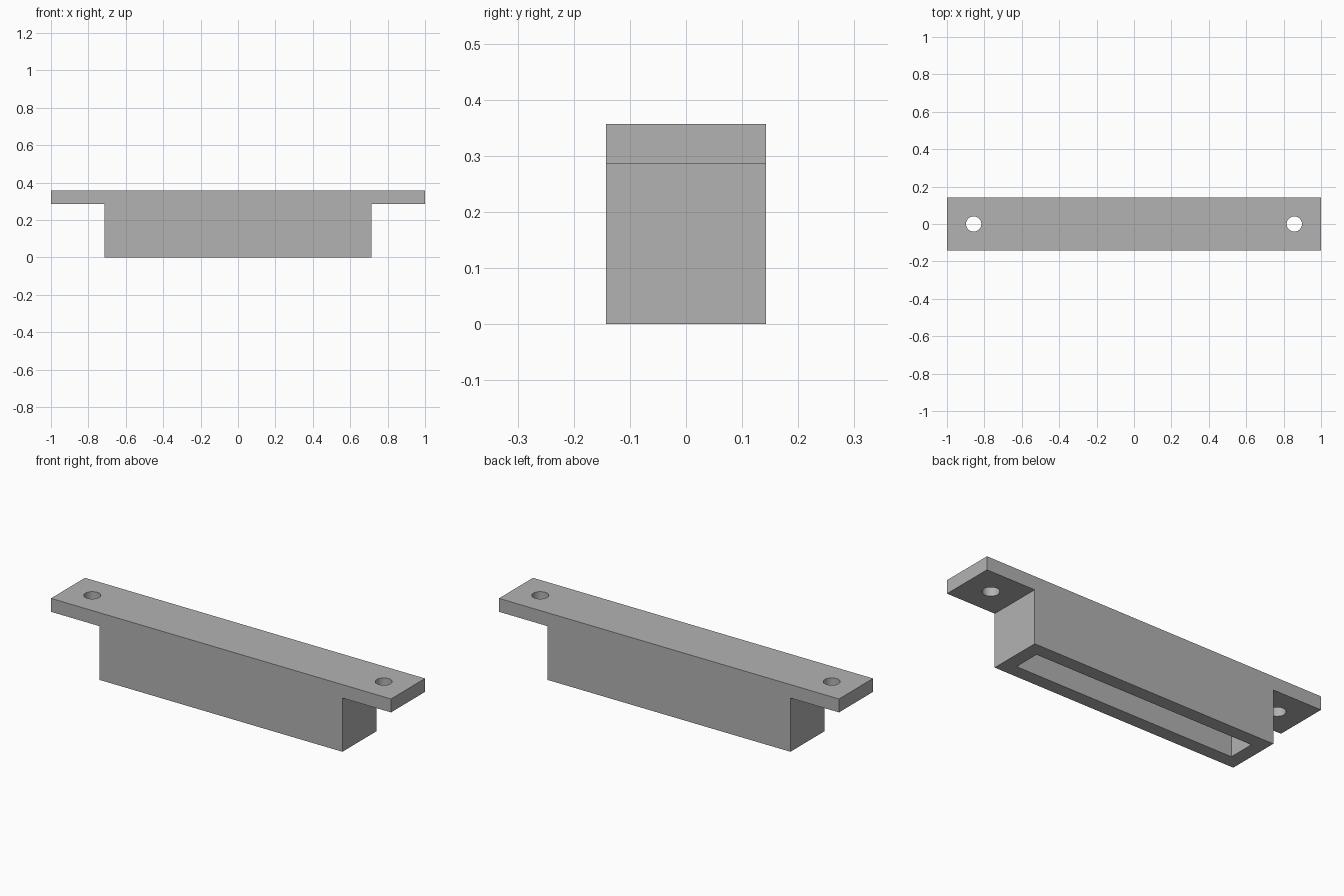
import bpy
import bmesh
from mathutils import Matrix

if "Cube" in bpy.data.objects:
    bpy.data.objects.remove(bpy.data.objects["Cube"])

U = 1 / 14  # base module: 28 long, 4 wide, 5 high

grey = bpy.data.materials.new("grey")
grey.diffuse_color = (0.448, 0.448, 0.448, 1)
grey.use_nodes = True
grey.node_tree.nodes["Principled BSDF"].inputs["Base Color"].default_value = grey.diffuse_color


def make_object(name, bm):
    bmesh.ops.recalc_face_normals(bm, faces=bm.faces)
    mesh = bpy.data.meshes.new(name)
    bm.to_mesh(mesh)
    bm.free()
    mesh.materials.append(grey)
    obj = bpy.data.objects.new(name, mesh)
    bpy.context.collection.objects.link(obj)
    return obj


def cut(target, cutter):
    mod = target.modifiers.new(cutter.name, 'BOOLEAN')
    mod.operation = 'DIFFERENCE'
    mod.solver = 'EXACT'
    mod.object = cutter
    cutter.hide_render = True
    cutter.hide_viewport = True


# T-shaped housing with mounting flanges, extruded from front to back
half = [(10, 0), (10, 4), (14, 4), (14, 5)]
profile = half + [(-x, z) for x, z in reversed(half)]
bm = bmesh.new()
face = bm.faces.new([bm.verts.new((x * U, -2 * U, z * U)) for x, z in profile])
ext = bmesh.ops.extrude_face_region(bm, geom=[face])
bmesh.ops.translate(bm, vec=(0, 4 * U, 0),
                    verts=[v for v in ext["geom"] if isinstance(v, bmesh.types.BMVert)])
housing = make_object("flanged_housing", bm)

# Pocket open at the bottom, one module of wall all round
bm = bmesh.new()
bmesh.ops.create_cube(bm, size=1, matrix=Matrix.Translation((0, 0, 1.5 * U))
                      @ Matrix.Diagonal((18 * U, 2 * U, 5 * U, 1)))
cut(housing, make_object("pocket_cutter", bm))

# Screw holes through both flanges
for side, label in ((-1, "left"), (1, "right")):
    bm = bmesh.new()
    bmesh.ops.create_cone(bm, cap_ends=True, segments=32, radius1=0.041, radius2=0.041,
                          depth=3 * U, matrix=Matrix.Translation((side * 12 * U, 0, 4.5 * U)))
    for f in bm.faces:
        f.smooth = len(f.verts) == 4
    cut(housing, make_object(label + "_hole_cutter", bm))
